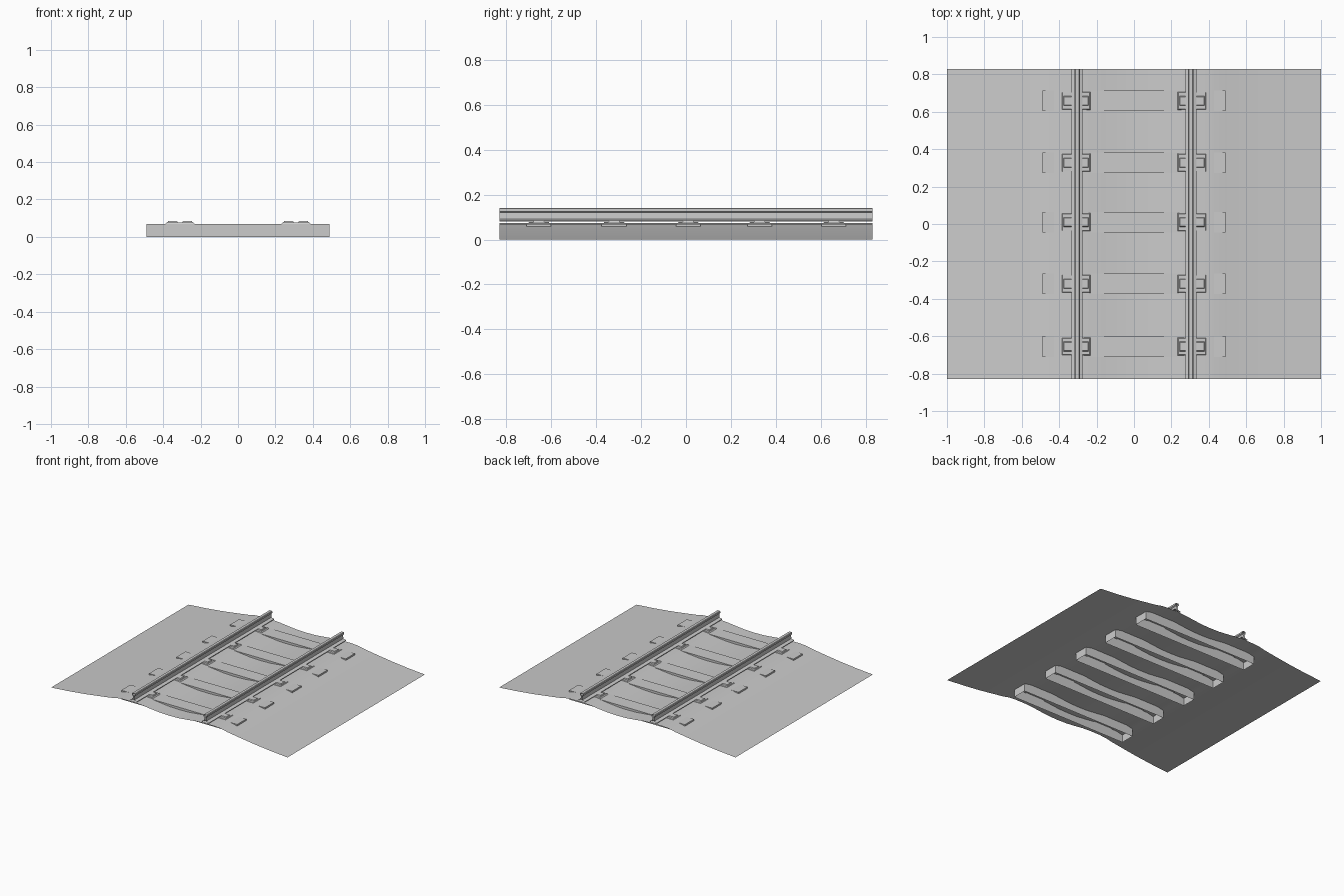
import bpy, bmesh

if "Cube" in bpy.data.objects:
    bpy.data.objects.remove(bpy.data.objects["Cube"])

HALF_LEN = 0.83
RAIL_X = 0.304
SLEEPER_Y = [-0.655, -0.32, 0.01, 0.328, 0.658]


def finish(name, bm, smooth=False):
    me = bpy.data.meshes.new(name)
    bm.to_mesh(me)
    bm.free()
    ob = bpy.data.objects.new(name, me)
    bpy.context.collection.objects.link(ob)
    for p in me.polygons:
        p.use_smooth = smooth
    return ob


def sweep(name, profile, y0, y1, closed, smooth=False):
    """Extrude an x/z profile along y, leaving the ends open."""
    bm = bmesh.new()
    a = [bm.verts.new((x, y0, z)) for x, z in profile]
    b = [bm.verts.new((x, y1, z)) for x, z in profile]
    n = len(profile)
    for i in range(n if closed else n - 1):
        j = (i + 1) % n
        bm.faces.new((a[i], a[j], b[j], b[i]))
    return finish(name, bm, smooth)


def block(name, x0, x1, y0, y1, z0, z1, bevel_x=0.0, bevel_y=0.0):
    """Bottomless box whose top may taper inwards."""
    bm = bmesh.new()
    low = [bm.verts.new((x, y, z0)) for x, y in
           ((x0, y0), (x1, y0), (x1, y1), (x0, y1))]
    u0, u1, v0, v1 = x0 + bevel_x, x1 - bevel_x, y0 + bevel_y, y1 - bevel_y
    top = [bm.verts.new((x, y, z1)) for x, y in
           ((u0, v0), (u1, v0), (u1, v1), (u0, v1))]
    for i in range(4):
        j = (i + 1) % 4
        bm.faces.new((low[i], low[j], top[j], top[i]))
    bm.faces.new(top)
    return finish(name, bm)


# Ballast bed: thin sheet, humped under both rails with a dip between them
half = [(0.0, 0.052), (0.08, 0.054), (0.16, 0.062), (0.23, 0.070),
        (0.30, 0.0735), (0.38, 0.0735), (0.44, 0.069), (0.49, 0.058),
        (0.60, 0.042), (0.72, 0.026), (0.86, 0.011), (1.0, 0.0)]
bed = [(-x, z) for x, z in reversed(half[1:])] + half
sweep("ballast_bed", bed, -HALF_LEN, HALF_LEN, False, True)

# Rails: foot, web and head profile, open at the ends
side = [(0.029, 0.080), (0.029, 0.084), (0.006, 0.091), (0.005, 0.120),
        (0.014, 0.125), (0.014, 0.137), (0.010, 0.141)]
outline = side + [(-x, z) for x, z in reversed(side)]
for s, label in ((-1, "left"), (1, "right")):
    sweep("rail_" + label, [(s * RAIL_X + x, z) for x, z in outline],
          -HALF_LEN, HALF_LEN, True)

# Sleepers with a base plate and a pair of clips at each rail
for i, y in enumerate(SLEEPER_Y, 1):
    block(f"sleeper_{i}", -0.49, 0.49, y - 0.055, y + 0.055, 0.0, 0.070)
    for s, label in ((-1, "left"), (1, "right")):
        c = s * (RAIL_X + 0.006)
        block(f"base_plate_{label}_{i}", c - 0.082, c + 0.082,
              y - 0.05, y + 0.05, 0.066, 0.077, 0.010, 0.006)
        for d, pos in ((-1, "a"), (1, "b")):
            m = c + d * 0.039
            block(f"rail_clip_{label}_{pos}_{i}", m - 0.030, m + 0.030,
                  y - 0.028, y + 0.028, 0.072, 0.084, 0.006, 0.006)
